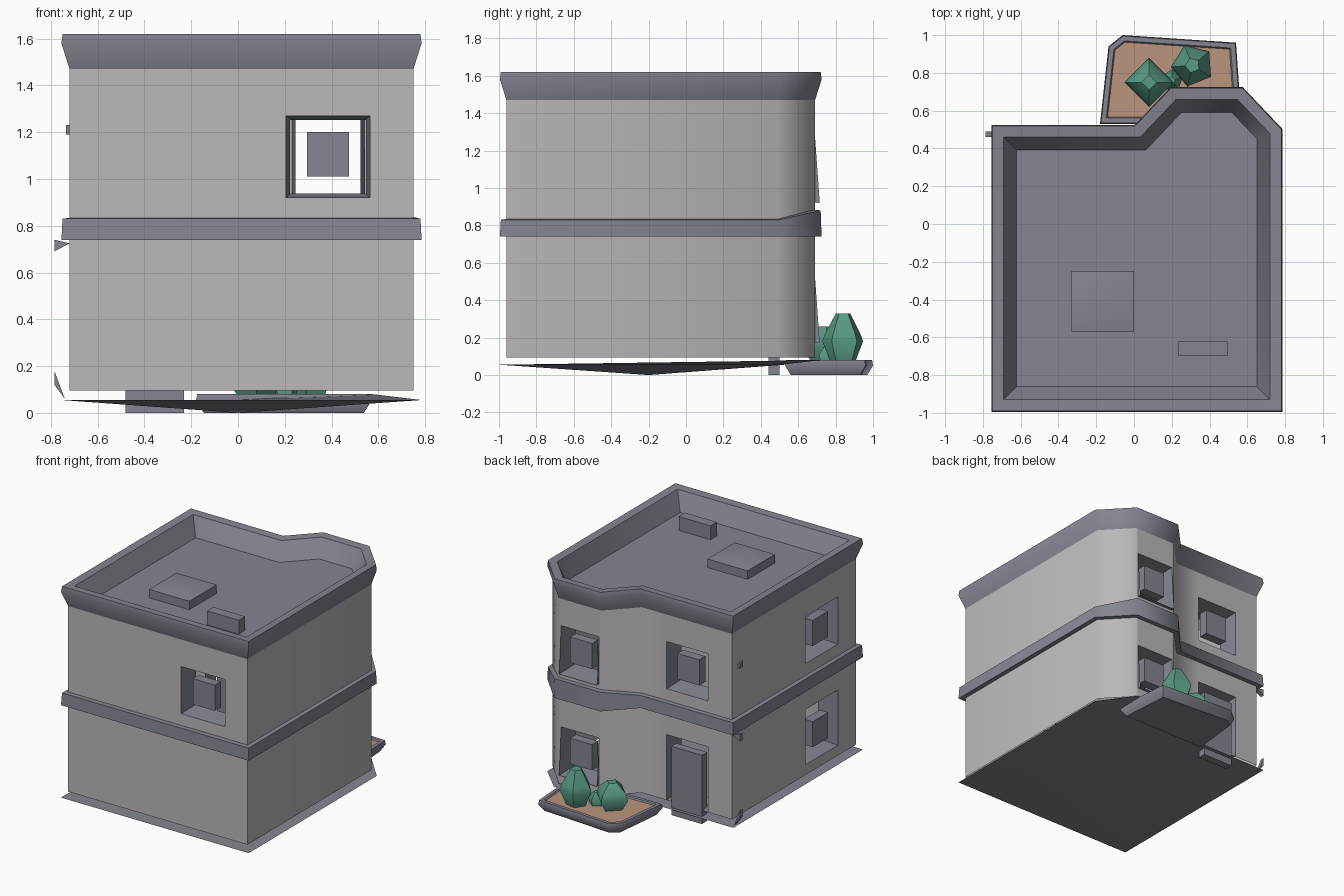
import bpy, math
from mathutils import Vector

cube = bpy.data.objects.get("Cube")
if cube:
    bpy.data.objects.remove(cube, do_unlink=True)


def material(name, rgb):
    m = bpy.data.materials.new(name)
    m.use_nodes = True
    m.diffuse_color = (*rgb, 1)
    m.node_tree.nodes["Principled BSDF"].inputs["Base Color"].default_value = (*rgb, 1)
    return m


PLASTER = material("light_plaster", (0.50, 0.48, 0.50))
SLATE = material("slate_grey", (0.23, 0.235, 0.28))
SOIL = material("clay_soil", (0.49, 0.30, 0.21))
LEAF = material("leaf_green", (0.10, 0.33, 0.23))


def make(name, verts, faces, mat, angle=55):
    mesh = bpy.data.meshes.new(name)
    mesh.from_pydata([tuple(v) for v in verts], [], faces)
    mesh.materials.append(mat)
    ob = bpy.data.objects.new(name, mesh)
    bpy.context.collection.objects.link(ob)
    bpy.ops.object.select_all(action='DESELECT')
    ob.select_set(True)
    bpy.context.view_layer.objects.active = ob
    bpy.ops.object.shade_smooth_by_angle(angle=math.radians(angle))
    return ob


def skin(name, rings, mat, bottom=False, top=False, angle=55):
    """Bridge equal rings of points in order, with optional end caps."""
    n = len(rings[0])
    verts = [p for ring in rings for p in ring]
    faces = [(k * n + i, k * n + (i + 1) % n, (k + 1) * n + (i + 1) % n, (k + 1) * n + i)
             for k in range(len(rings) - 1) for i in range(n)]
    if bottom:
        faces.append(tuple(reversed(range(n))))
    if top:
        faces.append(tuple(range(len(verts) - n, len(verts))))
    return make(name, verts, faces, mat, angle)


def offset(outline, d):
    """Mitred offset of a counter-clockwise outline, outward for positive d."""
    out = []
    for i, p in enumerate(outline):
        p, a, b = Vector(p), Vector(outline[i - 1]), Vector(outline[(i + 1) % len(outline)])
        e, f = (p - a).normalized(), (b - p).normalized()
        m, k = Vector((e.y, -e.x)), Vector((f.y, -f.x))
        out.append(p + (m + k) * d / (1 + m.dot(k)))
    return out


def loft(name, outline, profile, mat, lift=None, **caps):
    rings = []
    for d, z in profile:
        rings.append([(p.x, p.y, z + (lift(p, z) if lift else 0)) for p in offset(outline, d)])
    return skin(name, rings, mat, **caps)


def box(name, centre, along, out, size, mat):
    """Box with its width along one direction and its depth along another."""
    w, d, h = (s / 2 for s in size)
    rings = [[centre + along * (w * i) + out * (d * j) + Vector((0, 0, k * h))
              for i, j in ((-1, -1), (1, -1), (1, 1), (-1, 1))] for k in (-1, 1)]
    return skin(name, rings, mat, True, True, 30)


X, Y = Vector((1, 0, 0)), Vector((0, 1, 0))

# Building footprint with the rear bay
PLAN = [(-.72, -.96), (.75, -.96), (.75, .49), (.56, .69), (.21, .69), (.02, .49), (-.72, .49)]
FLOOR, EAVES = .095, 1.47

# Openings per wall: distance along the wall, width, bottom, top, outward lip
OPENINGS = {
    0: [("front_window", 1.105, .36, .92, 1.27, 0)],
    3: [("bay_upper_window", .175, .31, .92, 1.27, .025),
        ("bay_lower_window", .175, .31, .17, .52, .025)],
    5: [("rear_window", .375, .34, .92, 1.27, 0),
        ("rear_door", .375, .34, FLOOR, .58, 0)],
    6: [("side_upper_window", 1.05, .38, .92, 1.27, 0),
        ("side_lower_window", 1.05, .38, .17, .58, 0)],
}


def fit_opening(name, start, along, out, s, w, lo, hi, lip):
    """Reveal going into the wall, with a pane or door hung in it."""
    mid = start + along * s
    rings = []
    for depth, scale in ((0, 1), (-.15, .9)):
        h, c = (hi - lo) / 2 * scale, (hi + lo) / 2
        rings.append([mid + along * (i * w / 2 * scale)
                      + out * (depth + (lip if depth == 0 and k < 0 else 0))
                      + Vector((0, 0, c + k * h))
                      for i, k in ((-1, -1), (1, -1), (1, 1), (-1, 1))])
    skin(name + "_reveal", rings, SLATE, angle=30)
    if "door" in name:
        box(name + "_leaf", mid - out * .02 + Vector((0, 0, .255)), along, out,
            (.25, .06, .51), SLATE)
    else:
        box(name + "_pane", mid - out * .045 + Vector((0, 0, lo + .185)), along, out,
            (.18, .07, .19), SLATE)


# Walls: each side is a grid of quads that skips the openings
verts, faces, index = [], [], {}


def vert(p):
    key = tuple(round(c, 4) for c in p)
    if key not in index:
        index[key] = len(verts)
        verts.append(p)
    return index[key]


levels = sorted({FLOOR, EAVES} | {z for group in OPENINGS.values() for o in group for z in o[3:5]})
for i, p in enumerate(PLAN):
    a, b = Vector((*p, 0)), Vector((*PLAN[(i + 1) % len(PLAN)], 0))
    along, length = (b - a).normalized(), (b - a).length
    out = Vector((along.y, -along.x, 0))
    holes = OPENINGS.get(i, [])
    cols = sorted({0, length} | {round(o[1] + k * o[2] / 2, 4) for o in holes for k in (-1, 1)})
    for s, t in zip(cols, cols[1:]):
        for lo, hi in zip(levels, levels[1:]):
            cs, cz = (s + t) / 2, (lo + hi) / 2
            if any(abs(cs - o[1]) < o[2] / 2 and o[3] < cz < o[4] for o in holes):
                continue
            faces.append([vert(a + along * u + Vector((0, 0, z)))
                          for u, z in ((s, lo), (t, lo), (t, hi), (s, hi))])
    for name, *spec in holes:
        fit_opening(name, a, along, out, *spec)
make("walls", verts, faces, PLASTER)

# Floor band, raised around the bay
loft("floor_band", PLAN, [(-.01, .74), (.035, .74), (.03, .83), (-.01, .835)], SLATE,
     lift=lambda p, z: .05 if p.y > .6 and z > .8 else 0)

# Parapet and roof deck
loft("parapet", PLAN, [(0, 1.47), (.035, 1.58), (.03, 1.62), (-.03, 1.615), (-.1, 1.485)], SLATE)
loft("roof_deck", PLAN, [(-.095, 1.475), (-.095, 1.487)], SLATE, top=True)

# Dished base slab
slab = [(p.x, p.y, .08 if p.y > .6 else .055) for p in offset(PLAN, .035)]
n = len(slab)
make("base_slab", slab + [(0, -.2, 0)],
     [(i, n, (i + 1) % n) for i in range(n)] + [tuple(range(n))], SLATE)

# Skylight with a low domed top, and a roof vent
x0, x1, y0, y1 = -.33, 0, -.57, -.25
corners = [(x0, y0), (x1, y0), (x1, y1), (x0, y1)]
sky = [(x, y, z) for z in (1.48, 1.55) for x, y in corners] + [((x0 + x1) / 2, (y0 + y1) / 2, 1.59)]
make("skylight", sky, [(i, (i + 1) % 4, 4 + (i + 1) % 4, 4 + i) for i in range(4)]
     + [(4 + i, 4 + (i + 1) % 4, 8) for i in range(4)], SLATE, 40)
box("roof_vent", Vector((.365, -.66, 1.535)), X, Y, (.26, .075, .11), SLATE)

# Planter with soil
BED = [(-.18, .53), (.57, .53), (.54, .96), (-.06, 1.0), (-.135, .94)]
loft("planter", BED, [(-.03, 0), (0, .05), (-.005, .08), (-.03, .08), (-.04, .065)], SLATE,
     bottom=True)
loft("planter_soil", BED, [(-.035, .06), (-.035, .07)], SOIL, top=True)


# Faceted shrubs
def shrub(name, x, y, sides, turn, profile):
    rings = [[(x + r * math.cos(turn + k * math.tau / sides),
               y + r * math.sin(turn + k * math.tau / sides), z) for k in range(sides)]
             for r, z in profile]
    skin(name, rings, LEAF, True, True, 45)


shrub("tall_shrub", .31, .84, 5, .7, [(.07, .07), (.115, .18), (.1, .22), (.04, .33)])
shrub("round_shrub", .08, .75, 4, 0, [(.08, .07), (.13, .15), (.11, .2), (.04, .26)])
shrub("small_shrub", .2, .76, 5, .3, [(.05, .07), (.06, .11), (.02, .16)])

# Pipe brackets and a tiny vent at the rear corner
for name, pts in (("lower_pipe_bracket", ((-.785, .18), (-.74, .06), (-.785, .12))),
                  ("upper_pipe_bracket", ((-.785, .74), (-.72, .725), (-.785, .69)))):
    skin(name, [[(x, y, z) for x, z in pts] for y in (.46, .49)], SLATE, True, True, 30)
box("wall_vent", Vector((-.72, .40, 1.21)), Y, X, (.035, .03, .04), SLATE)
